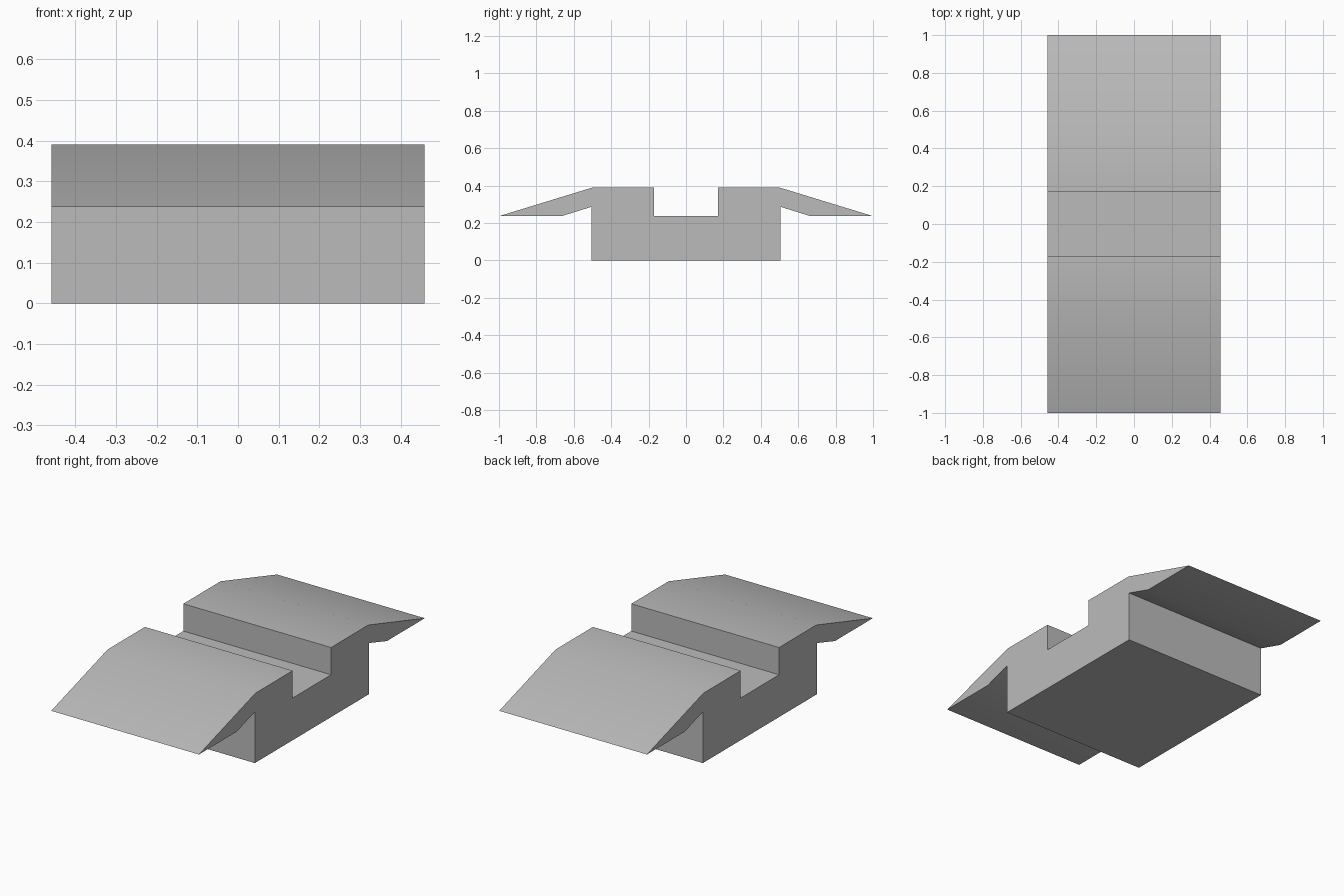
import bpy
import bmesh
import math

cube = bpy.data.objects.get("Cube")
if cube:
    bpy.data.objects.remove(cube, do_unlink=True)

HALF_WIDTH = 0.458

# Plain grey material
grey = bpy.data.materials.new("plain_grey")
grey.use_nodes = True
color = (0.5, 0.5, 0.5, 1)
grey.diffuse_color = color
grey.node_tree.nodes["Principled BSDF"].inputs["Base Color"].default_value = color

# Back half of the side profile (y, z): groove, top, sloping wing, base
half = [(0.17, 0.237), (0.17, 0.39), (0.5, 0.39), (1.0, 0.237),
        (0.665, 0.237), (0.505, 0.287), (0.505, 0.0)]
profile = half + [(-y, z) for y, z in reversed(half)]

# Extrude the mirrored profile across the width
bm = bmesh.new()
side = bm.faces.new([bm.verts.new((-HALF_WIDTH, y, z)) for y, z in profile])
ext = bmesh.ops.extrude_face_region(bm, geom=[side], use_keep_orig=True)
verts = [g for g in ext["geom"] if isinstance(g, bmesh.types.BMVert)]
bmesh.ops.translate(bm, verts=verts, vec=(2 * HALF_WIDTH, 0, 0))
bmesh.ops.recalc_face_normals(bm, faces=bm.faces)

mesh = bpy.data.meshes.new("grooved_block")
bm.to_mesh(mesh)
bm.free()
mesh.materials.append(grey)
block = bpy.data.objects.new("grooved_block", mesh)
bpy.context.collection.objects.link(block)

# Smooth the shallow bends, keep the square corners sharp
bpy.ops.object.select_all(action="DESELECT")
block.select_set(True)
bpy.context.view_layer.objects.active = block
bpy.ops.object.shade_smooth_by_angle(angle=math.radians(30))
